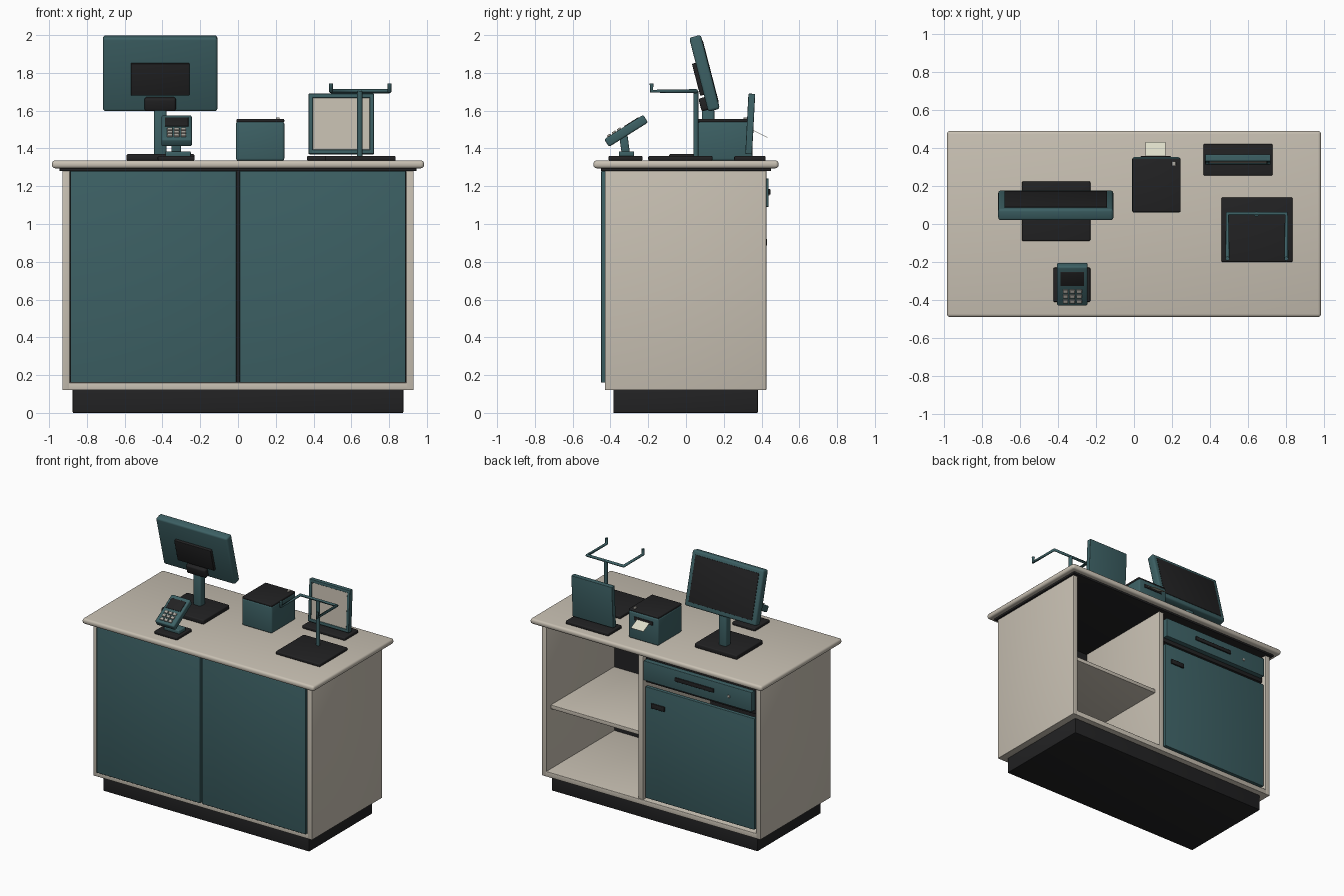
import bpy, bmesh, math
from mathutils import Matrix, Vector

if "Cube" in bpy.data.objects:
    bpy.data.objects.remove(bpy.data.objects["Cube"])


def material(name, r, g, b):
    m = bpy.data.materials.new(name)
    m.use_nodes = True
    m.diffuse_color = (r, g, b, 1)
    m.node_tree.nodes["Principled BSDF"].inputs["Base Color"].default_value = (r, g, b, 1)
    return m


BEIGE = material("warm beige", 0.58, 0.53, 0.45)
TEAL = material("deep teal", 0.046, 0.118, 0.128)
BLACK = material("charcoal black", 0.016, 0.016, 0.017)
PAPER = material("paper", 0.72, 0.72, 0.58)
METAL = material("key grey", 0.42, 0.40, 0.36)


def finish(ob, mat):
    ob.data.materials.append(mat)
    bpy.ops.object.select_all(action='DESELECT')
    ob.select_set(True)
    bpy.context.view_layer.objects.active = ob
    bpy.ops.object.shade_smooth_by_angle(angle=math.radians(35))
    return ob


def box(name, x, y, z, mat, bevel=0.004, frame=Matrix()):
    """Rounded box from its extents, placed inside an optional tilted frame."""
    me = bpy.data.meshes.new(name)
    bm = bmesh.new()
    size = (x[1] - x[0], y[1] - y[0], z[1] - z[0])
    bmesh.ops.create_cube(bm, size=1, matrix=Matrix.Diagonal((*size, 1)))
    if bevel:
        bmesh.ops.bevel(bm, geom=bm.edges[:], offset=bevel, segments=3,
                        profile=0.5, affect='EDGES')
    bm.to_mesh(me)
    bm.free()
    ob = bpy.data.objects.new(name, me)
    bpy.context.collection.objects.link(ob)
    centre = Vector((sum(x) / 2, sum(y) / 2, sum(z) / 2))
    ob.matrix_world = frame @ Matrix.Translation(centre)
    return finish(ob, mat)


def tube(name, points, radius, mat):
    cu = bpy.data.curves.new(name, 'CURVE')
    cu.dimensions = '3D'
    cu.bevel_depth = radius
    cu.bevel_resolution = 3
    cu.use_fill_caps = True
    sp = cu.splines.new('POLY')
    sp.points.add(len(points) - 1)
    for p, co in zip(sp.points, points):
        p.co = (*co, 1)
    ob = bpy.data.objects.new(name, cu)
    bpy.context.collection.objects.link(ob)
    cu.materials.append(mat)
    return ob


def tilted(x, y, z, degrees):
    return Matrix.Translation((x, y, z)) @ Matrix.Rotation(math.radians(degrees), 4, 'X')


# Cabinet carcass
box("kick_base", (-0.875, 0.875), (-0.385, 0.38), (0, 0.125), BLACK)
box("bottom_panel", (-0.90, 0.90), (-0.43, 0.425), (0.12, 0.16), BEIGE)
for side, s in (("left", 1), ("right", -1)):
    xs = sorted((s * 0.89, s * 0.93))
    box(side + "_side_panel", xs, (-0.43, 0.425), (0.12, 1.285), BEIGE)
    xs = sorted((s * 0.008, s * 0.888))
    box(side + "_front_panel", xs, (-0.45, -0.425), (0.16, 1.28), TEAL)
box("inner_wall", (-0.89, 0.89), (-0.427, -0.40), (0.155, 1.285), BLACK, 0)
box("divider", (0.07, 0.113), (-0.40, 0.42), (0.155, 1.285), BEIGE, 0.003)
box("shelf", (0.11, 0.892), (-0.40, 0.37), (0.62, 0.65), BEIGE, 0.003)
box("under_top_trim", (-0.945, 0.945), (-0.45, 0.45), (1.28, 1.298), BLACK)
box("countertop", (-0.985, 0.985), (-0.49, 0.49), (1.295, 1.336), BEIGE, 0.016)

# Door and cash drawer
box("door", (-0.875, 0.052), (0.39, 0.42), (0.18, 1.035), TEAL)
box("door_handle", (-0.115, 0.0), (0.41, 0.43), (0.885, 0.922), BLACK)
box("drawer_body", (-0.88, 0.06), (-0.35, 0.40), (1.06, 1.25), BLACK)
box("drawer_front", (-0.865, 0.055), (0.39, 0.438), (1.09, 1.24), TEAL)
box("drawer_handle", (-0.545, -0.215), (0.43, 0.447), (1.155, 1.185), BLACK)
box("drawer_lock", (-0.68, -0.662), (0.43, 0.443), (1.15, 1.168), METAL, 0.003)

# Monitor on its stand
box("monitor_base", (-0.59, -0.23), (-0.09, 0.225), (1.335, 1.37), BLACK, 0.008)
box("monitor_post", (-0.445, -0.378), (0.085, 0.15), (1.36, 1.61), TEAL, 0.012)
head = tilted(-0.412, 0.098, 1.798, 14.5)
box("monitor_shell", (-0.303, 0.303), (-0.032, 0.032), (-0.202, 0.202), TEAL, 0.014, head)
box("monitor_screen", (-0.27, 0.27), (0.029, 0.035), (-0.168, 0.172), BLACK, 0.002, head)
box("monitor_rear_cover", (-0.155, 0.155), (-0.052, -0.025), (-0.11, 0.065), BLACK, 0.005, head)
box("monitor_hinge", (-0.083, 0.083), (-0.065, -0.02), (-0.192, -0.122), BLACK, 0.012, head)

# Card terminal
box("terminal_base", (-0.425, -0.23), (-0.41, -0.23), (1.335, 1.36), BLACK, 0.007)
box("terminal_foot", (-0.385, -0.25), (-0.355, -0.275), (1.355, 1.385), TEAL, 0.006)
box("terminal_stem", (-0.026, 0.026), (-0.022, 0.022), (-0.06, 0.06), TEAL, 0.008,
    tilted(-0.327, -0.325, 1.42, 8))
pad = tilted(-0.325, -0.317, 1.493, 32)
box("terminal_head", (-0.081, 0.081), (-0.122, 0.122), (-0.024, 0.024), TEAL, 0.010, pad)
box("terminal_screen", (-0.062, 0.062), (0.005, 0.092), (0.021, 0.027), BLACK, 0.002, pad)
for row in range(3):
    for col in range(3):
        kx, ky = (col - 1) * 0.036, -0.028 - row * 0.031
        box("terminal_key", (kx - 0.014, kx + 0.014), (ky - 0.011, ky + 0.011),
            (0.02, 0.033), METAL, 0.003, pad)

# Receipt printer
box("printer_body", (-0.01, 0.245), (0.06, 0.352), (1.335, 1.543), TEAL, 0.012)
box("printer_lid", (-0.008, 0.245), (0.062, 0.345), (1.538, 1.556), BLACK, 0.006)
box("printer_slot", (0.035, 0.195), (0.34, 0.357), (1.482, 1.51), BLACK, 0.003)
box("printer_light", (0.2, 0.22), (0.305, 0.33), (1.55, 1.565), METAL, 0.003)
box("receipt", (0.06, 0.167), (0, 0.1), (-0.001, 0.001), PAPER, 0,
    tilted(0, 0.342, 1.502, -26))

# Display sign
box("sign_base", (0.365, 0.73), (0.255, 0.422), (1.335, 1.36), BLACK, 0.007)
sign = tilted(0.547, 0.331, 1.355, -3)
box("sign_back", (-0.173, 0.173), (-0.003, 0.018), (0.015, 0.335), TEAL, 0.004, sign)
for s in (-1, 1):
    xs = sorted((s * 0.15, s * 0.173))
    box("sign_frame_side", xs, (-0.018, 0.016), (0.015, 0.335), TEAL, 0.004, sign)
for z in (0.015, 0.312):
    box("sign_frame_rail", (-0.17, 0.17), (-0.018, 0.016), (z, z + 0.023), TEAL, 0.004, sign)
box("sign_panel", (-0.152, 0.152), (-0.012, 0), (0.035, 0.315), BEIGE, 0, sign)

# Bag holder
box("holder_base", (0.46, 0.835), (-0.2, 0.14), (1.335, 1.36), BLACK, 0.007)
tube("holder_post", [(0.645, 0.052, 1.355), (0.645, 0.052, 1.705)], 0.014, TEAL)
L, R, Z = 0.492, 0.802, 1.703
tube("holder_arms", [(L, -0.182, Z + 0.042), (L, -0.182, Z), (L, 0.055, Z),
                     (R, 0.055, Z), (R, -0.182, Z), (R, -0.182, Z + 0.042)], 0.011, TEAL)
